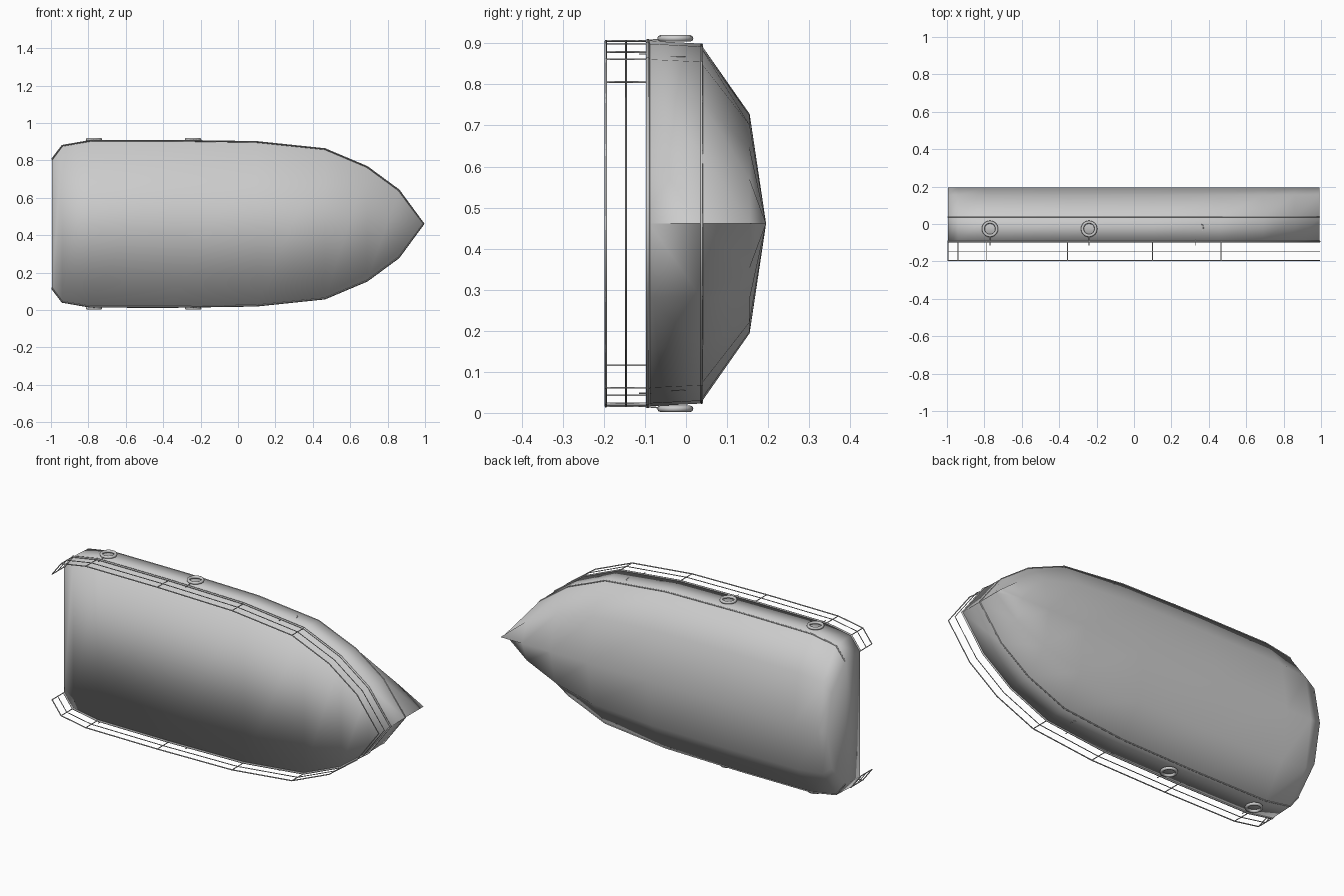
import bpy, bmesh, math

if "Cube" in bpy.data.objects:
    bpy.data.objects.remove(bpy.data.objects["Cube"])

MID = 0.461
# stations along the hull: x position, half width of the deck edge
STATIONS = [(-0.995, .345), (-.94, .418), (-.79, .444), (-.355, .445), (.1, .438),
            (.465, .40), (.69, .305), (.86, .18), (.993, 0)]

GREY = bpy.data.materials.new("light grey")
GREY.diffuse_color = (.6, .6, .6, 1)
GREY.use_nodes = True
GREY.node_tree.nodes["Principled BSDF"].inputs["Base Color"].default_value = GREY.diffuse_color


def half_width(x):
    for (x0, w0), (x1, w1) in zip(STATIONS, STATIONS[1:]):
        if x0 <= x <= x1:
            return w0 + (w1 - w0) * (x - x0) / (x1 - x0)
    return 0


def tube(name, paths, r):
    cu = bpy.data.curves.new(name, 'CURVE')
    cu.dimensions = '3D'
    cu.bevel_depth = r
    cu.bevel_resolution = 1
    cu.use_fill_caps = True
    for pts in paths:
        sp = cu.splines.new('POLY')
        sp.points.add(len(pts) - 1)
        for p, c in zip(sp.points, pts):
            p.co = (*c, 1)
    cu.materials.append(GREY)
    bpy.context.collection.objects.link(bpy.data.objects.new(name, cu))


def outline(y, scale=1.0):
    """Open path round the sheer, stern corner to bow and back."""
    near = [(x, y, MID + w * scale) for x, w in STATIONS]
    far = [(x, y, MID - w * scale) for x, w in STATIONS[-2::-1]]
    return near + far


# closed hull with flat deck, skinned from one scaled section
SECTION = [(-.09, 1), (.035, .985), (.155, .6), (.195, 0),
           (.155, -.6), (.035, -.985), (-.09, -1)]
bm = bmesh.new()
rings = [[bm.verts.new((x, y, MID + w * k)) for y, k in SECTION] for x, w in STATIONS]
n = len(SECTION)
for a, b in zip(rings, rings[1:]):
    for i in range(n):
        j = (i + 1) % n
        bm.faces.new((a[i], a[j], b[j], b[i]))
bm.faces.new(rings[0])
bmesh.ops.remove_doubles(bm, verts=bm.verts, dist=.0005)
bmesh.ops.recalc_face_normals(bm, faces=bm.faces)
for f in bm.faces:
    f.smooth = True
# crisp stem at the bow
for e in bm.edges:
    if all(v.co.x > .99 for v in e.verts):
        e.smooth = False
me = bpy.data.meshes.new("hull")
bm.to_mesh(me)
bm.free()
me.materials.append(GREY)
bpy.context.collection.objects.link(bpy.data.objects.new("hull", me))

# deck edge trim and side rubbing strip
tube("deck_edge_trim", [outline(-.093)], .005)
tube("rubbing_strip", [outline(.038, .981)], .003)

# guard rails
tube("top_rail", [outline(-.195)], .003)
tube("middle_rail", [outline(-.146)], .0022)
posts = []
for x, w in STATIONS[:6]:
    for s in (1, -1):
        posts.append([(x, -.09, MID + s * w), (x, -.195, MID + s * w)])
tube("rail_posts", posts, .0025)

# ring fenders with their ropes, and small mooring hooks, on both sides
ropes, hooks = [], []
for s, side in ((1, "upper"), (-1, "lower")):
    for x, pos in ((-.77, "aft"), (-.24, "middle")):
        bpy.ops.mesh.primitive_torus_add(
            major_segments=24, minor_segments=8, major_radius=.036,
            minor_radius=.008, location=(x, -.026, MID + s * .451))
        ob = bpy.context.object
        ob.name = f"{side}_{pos}_ring_fender"
        ob.data.materials.append(GREY)
        bpy.ops.object.shade_smooth()
        ropes.append([(x, -.115, MID + s * .444), (x, -.06, MID + s * .449)])
    w = half_width(.34)
    ropes.append([(.33, -.115, MID + s * w), (.33, -.085, MID + s * w)])
    hooks.append([(.36 + .012 * math.sin(t), -.022 + .02 * math.cos(t), MID + s * (w - .007))
                  for t in [math.pi * k / 6 for k in range(7)]])
tube("fender_ropes", ropes, .002)
tube("mooring_hooks", hooks, .002)
